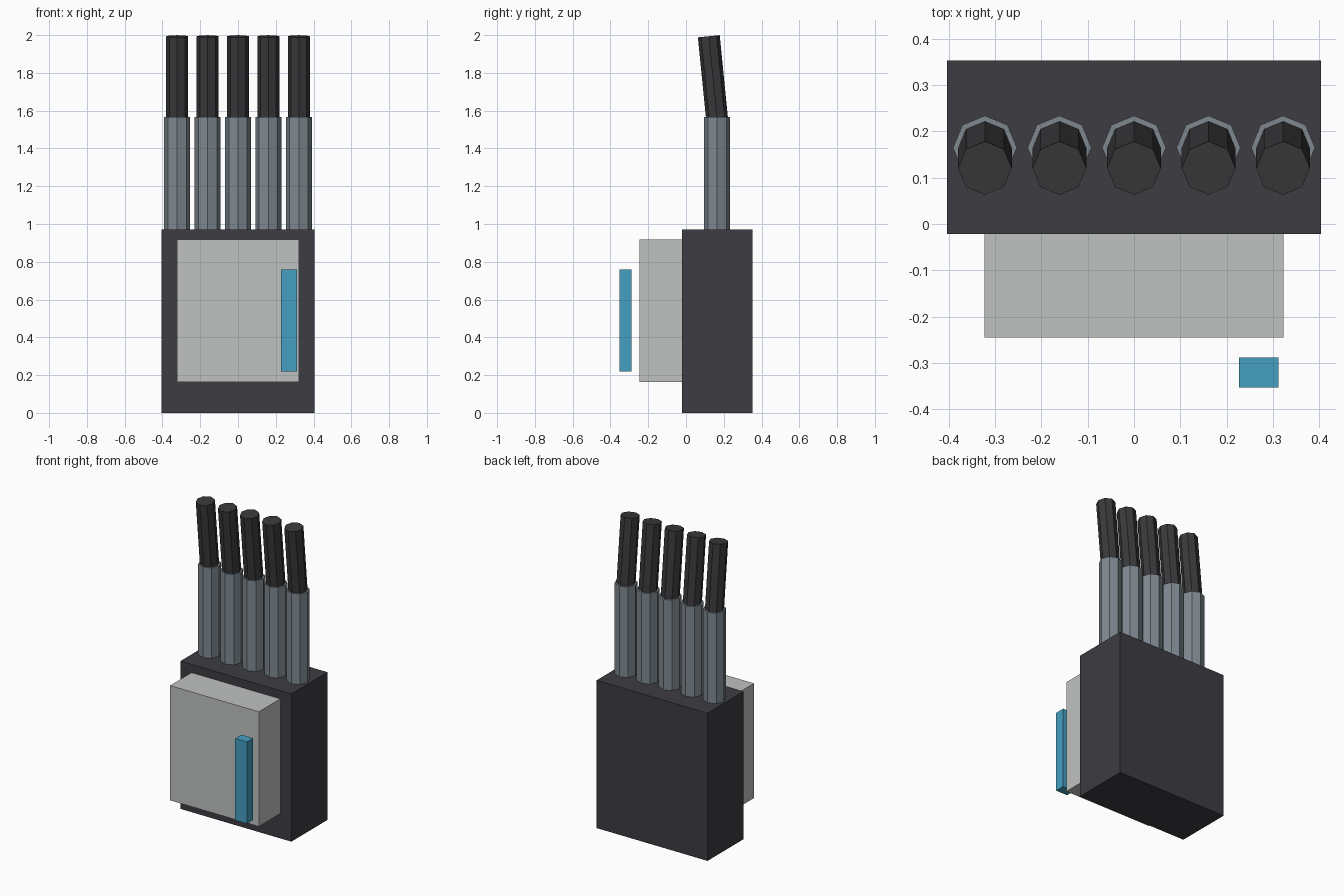
import bpy
import math
from mathutils import Matrix, Vector

cube = bpy.data.objects.get("Cube")
if cube:
    bpy.data.objects.remove(cube, do_unlink=True)


def material(name, r, g, b):
    m = bpy.data.materials.new(name)
    m.use_nodes = True
    m.diffuse_color = (r, g, b, 1)
    m.node_tree.nodes["Principled BSDF"].inputs["Base Color"].default_value = (r, g, b, 1)
    return m


charcoal = material("charcoal", 0.047, 0.045, 0.054)
black = material("soft black", 0.041, 0.040, 0.043)
steel = material("steel grey", 0.21, 0.25, 0.28)
pale = material("pale grey", 0.53, 0.54, 0.54)
blue = material("blue", 0.06, 0.35, 0.54)


def box(name, low, high, mat):
    low, high = Vector(low), Vector(high)
    bpy.ops.mesh.primitive_cube_add(size=1, location=(low + high) / 2)
    ob = bpy.context.object
    ob.name = name
    ob.data.transform(Matrix.Diagonal((high - low).to_4d()))
    ob.data.materials.append(mat)


def rod(name, start, length, radius, tilt, mat):
    # Octagonal rod growing from its start point, leaning towards the front
    bpy.ops.mesh.primitive_cylinder_add(vertices=8, radius=radius, depth=length)
    ob = bpy.context.object
    ob.name = name
    ob.data.transform(Matrix.Translation((0, 0, length / 2)))
    ob.rotation_euler.x = tilt
    ob.location = start
    ob.data.materials.append(mat)


# Main block, front panel and the separate handle strip
box("body", (-0.404, -0.022, 0), (0.404, 0.353, 0.972), charcoal)
box("front_panel", (-0.323, -0.245, 0.163), (0.323, -0.022, 0.918), pale)
box("front_strip", (0.227, -0.353, 0.22), (0.312, -0.288, 0.758), blue)

# Row of five upright tubes with tilted tips
for i in range(5):
    x = (i - 2) * 0.161
    rod(f"tube_{i + 1}", (x, 0.165, 0.96), 0.607, 0.069, 0, steel)
    rod(f"tip_{i + 1}", (x, 0.165, 1.55), 0.446, 0.058, math.radians(5.7), black)
